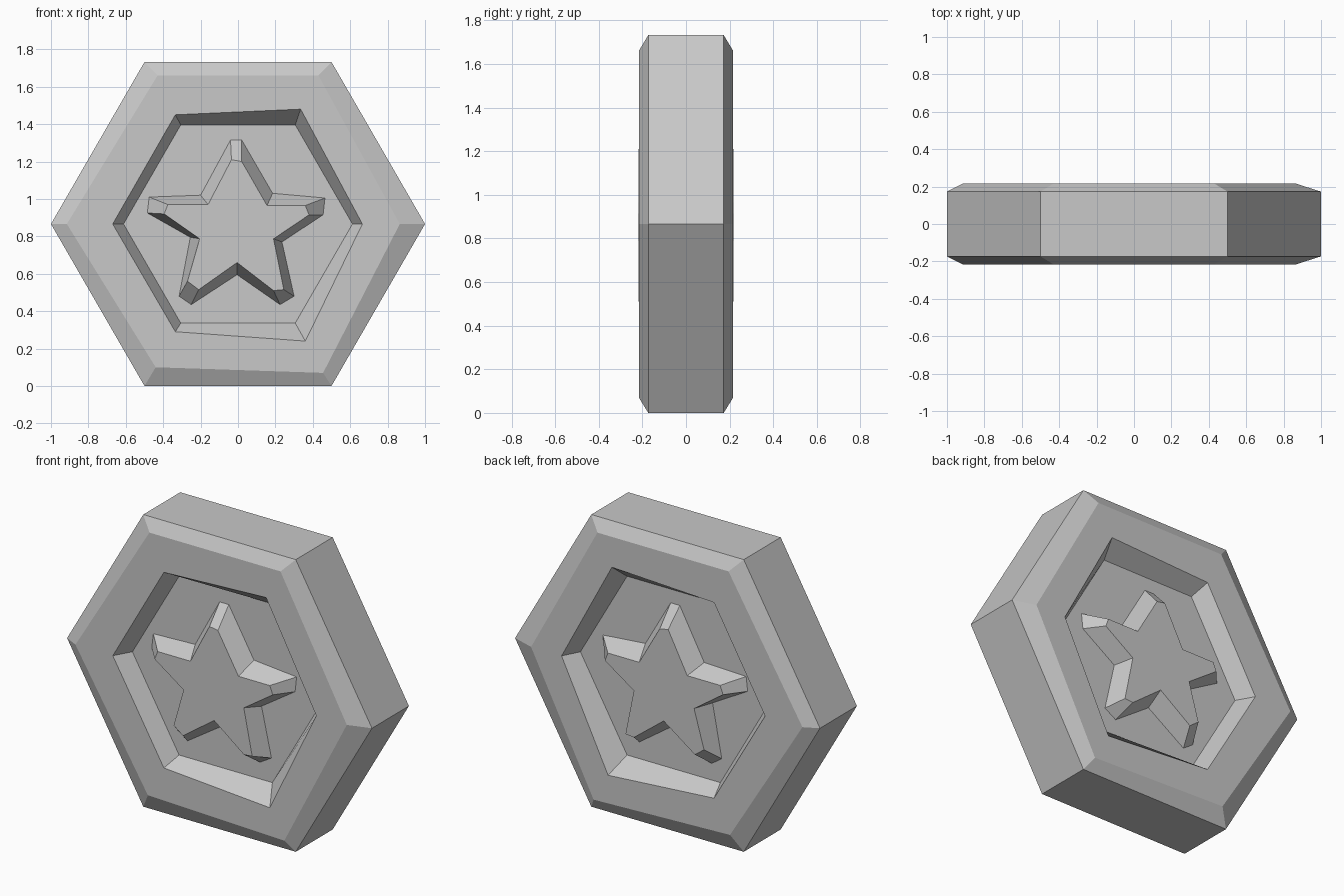
import bpy
import bmesh
from math import cos, sin, radians

if "Cube" in bpy.data.objects:
    bpy.data.objects.remove(bpy.data.objects["Cube"], do_unlink=True)

MID = 0.866

grey = bpy.data.materials.new("light_grey")
grey.use_nodes = True
colour = (0.58, 0.58, 0.58, 1)
grey.diffuse_color = colour
grey.node_tree.nodes["Principled BSDF"].inputs["Base Color"].default_value = colour


def ring(points, depth):
    """Place an (x, z) outline at a given y."""
    return [(x, depth, z) for x, z in points]


def loft(name, rings, cap_start=True):
    """Join successive outlines with quads and cap the ends."""
    bm = bmesh.new()
    loops = [[bm.verts.new(p) for p in r] for r in rings]
    for a, b in zip(loops, loops[1:]):
        count = len(a)
        for i in range(count):
            j = (i + 1) % count
            bm.faces.new((a[i], a[j], b[j], b[i]))
    if cap_start:
        bm.faces.new(loops[0])
    bm.faces.new(loops[-1])
    bmesh.ops.recalc_face_normals(bm, faces=bm.faces)
    mesh = bpy.data.meshes.new(name)
    bm.to_mesh(mesh)
    bm.free()
    mesh.materials.append(grey)
    obj = bpy.data.objects.new(name, mesh)
    bpy.context.collection.objects.link(obj)
    return obj


def hexagon(radius):
    return [(radius * cos(radians(a)), MID + radius * sin(radians(a)))
            for a in range(0, 360, 60)]


# Hexagon outlines, anticlockwise from the right corner
outer = hexagon(1)
floor = hexagon(0.612)
bevel = [(.865, MID), (.43, 1.66), (-.43, 1.66), (-.915, MID), (-.44, .1), (.455, .07)]
rim = [(.665, MID), (.335, 1.48), (-.335, 1.45), (-.67, MID), (-.335, .29), (.36, .24)]

# Thick medallion with a bevelled edge and a recess on both sides
profile = [(floor, .115), (rim, .216), (bevel, .216), (outer, .173)]
front = [ring(p, -y) for p, y in profile]
back = [ring(p, y) for p, y in reversed(profile)]
loft("hexagon_medallion", front + back)

# Raised five-armed star with blunt tips, clockwise from the top tip
star_base = [(-.04, 1.315), (.02, 1.315), (.185, 1.03), (.465, 1.005), (.455, .915),
             (.235, .77), (.3, .48), (.225, .435), (-.005, .595), (-.25, .435),
             (-.315, .48), (-.255, .795), (-.485, .925), (-.475, 1.01), (-.2, 1.02)]
star_top = [(-.035, 1.21), (.02, 1.2), (.155, .965), (.36, .965), (.38, .915),
            (.19, .787), (.245, .515), (.19, .51), (-.005, .66), (-.21, .515),
            (-.27, .56), (-.205, .787), (-.395, .92), (-.375, .97), (-.16, .97)]
for name, side in (("front_star", -1), ("back_star", 1)):
    loft(name, [ring(star_base, side * .115), ring(star_top, side * .217)], cap_start=False)
    star = bpy.data.objects[name]
    # Make sure the open shell faces outwards
    bm = bmesh.new()
    bm.from_mesh(star.data)
    bm.normal_update()
    cap = max(bm.faces, key=lambda f: len(f.verts))
    if cap.normal.y * side < 0:
        bmesh.ops.reverse_faces(bm, faces=bm.faces)
    bm.to_mesh(star.data)
    bm.free()
